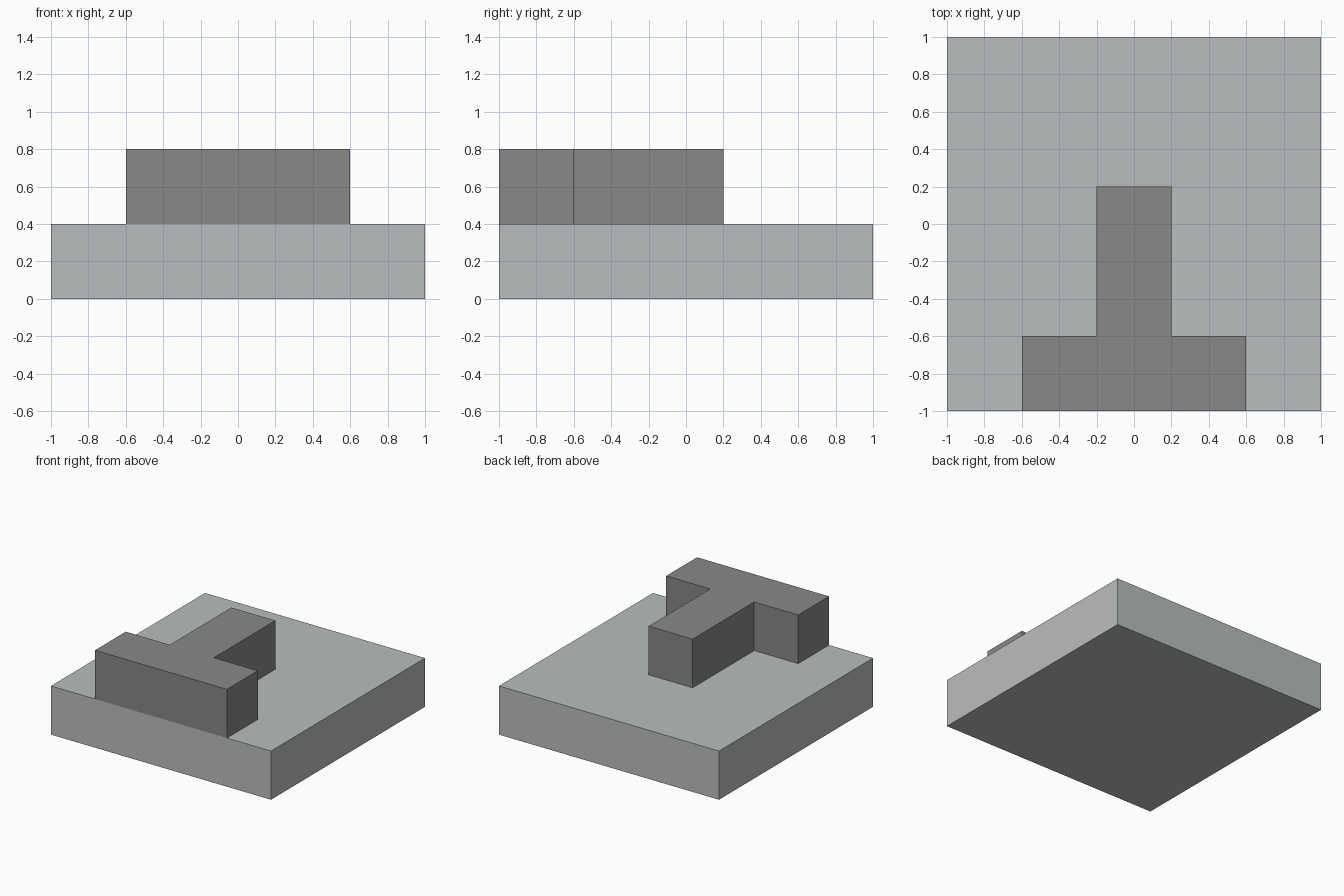
import bpy
import bmesh

cube = bpy.data.objects.get("Cube")
if cube:
    bpy.data.objects.remove(cube, do_unlink=True)


def make_material(name, colour):
    mat = bpy.data.materials.new(name)
    mat.use_nodes = True
    mat.diffuse_color = colour
    mat.node_tree.nodes["Principled BSDF"].inputs["Base Color"].default_value = colour
    return mat


def extrude_outline(name, outline, bottom, top, mat):
    """Raise a flat outline (counter-clockwise) into a solid prism."""
    bm = bmesh.new()
    face = bm.faces.new([bm.verts.new((x, y, bottom)) for x, y in outline])
    raised = bmesh.ops.extrude_face_region(bm, geom=[face], use_keep_orig=True)
    verts = [v for v in raised["geom"] if isinstance(v, bmesh.types.BMVert)]
    bmesh.ops.translate(bm, verts=verts, vec=(0, 0, top - bottom))
    bmesh.ops.recalc_face_normals(bm, faces=bm.faces)
    mesh = bpy.data.meshes.new(name)
    bm.to_mesh(mesh)
    bm.free()
    mesh.materials.append(mat)
    obj = bpy.data.objects.new(name, mesh)
    bpy.context.collection.objects.link(obj)
    return obj


light_grey = make_material("light grey", (0.49, 0.515, 0.51, 1))
dark_grey = make_material("dark grey", (0.246, 0.246, 0.242, 1))

# Square base slab
slab = [(-1, -1), (1, -1), (1, 1), (-1, 1)]
extrude_outline("base_slab", slab, 0, 0.4, light_grey)

# T-shaped block, flush with the front edge: right half mirrored to the left
half = [(0.6, -1), (0.6, -0.6), (0.2, -0.6), (0.2, 0.2)]
tee = half + [(-x, y) for x, y in reversed(half)]
extrude_outline("raised_tee", tee, 0.4, 0.8, dark_grey)
